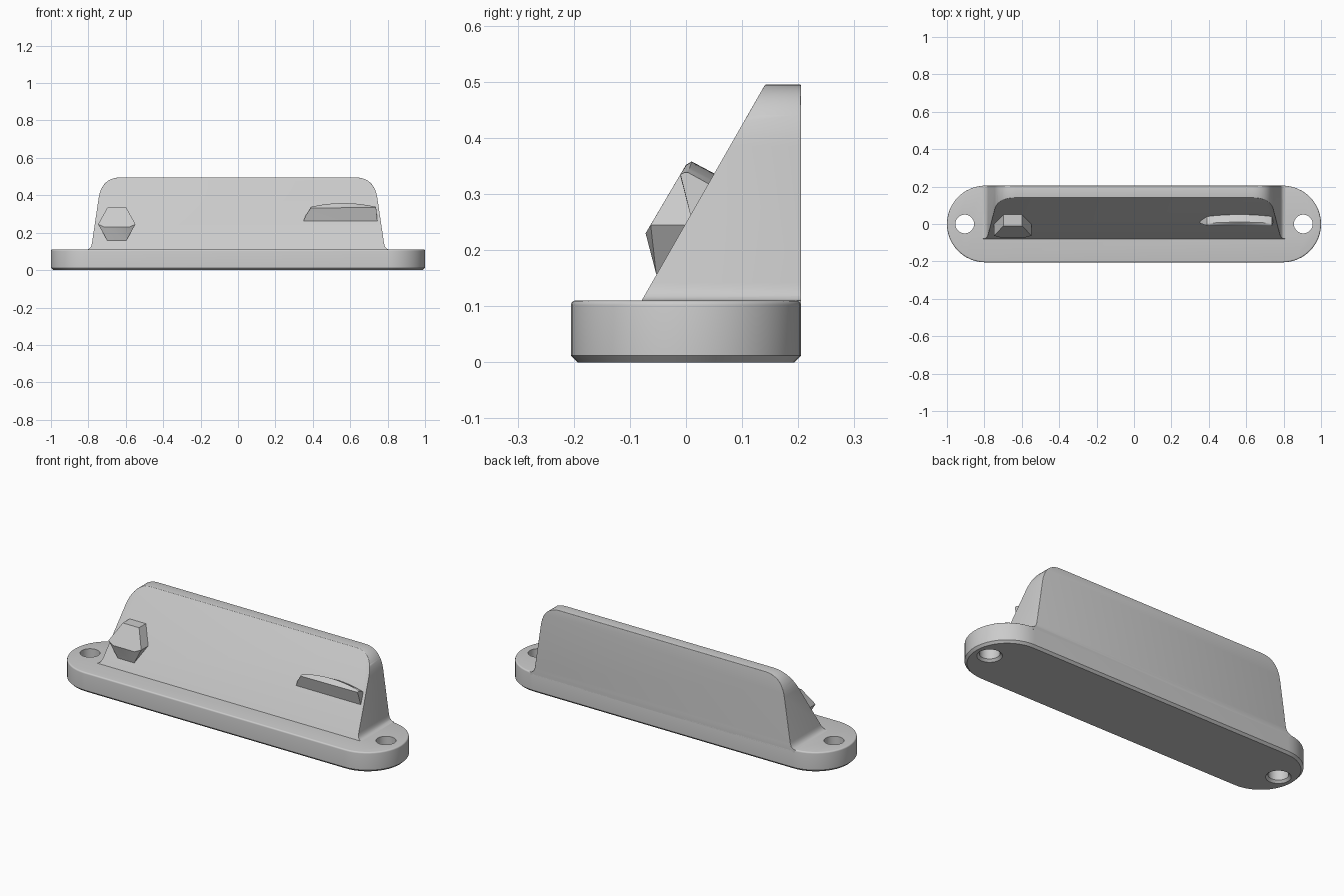
import bpy, bmesh
from math import cos, sin, pi, radians
from mathutils import Vector

cube = bpy.data.objects.get("Cube")
if cube:
    bpy.data.objects.remove(cube, do_unlink=True)

grey = bpy.data.materials.new("light grey")
grey.use_nodes = True
grey.diffuse_color = (0.6, 0.6, 0.6, 1)
grey.node_tree.nodes["Principled BSDF"].inputs["Base Color"].default_value = (0.6, 0.6, 0.6, 1)


def finish(bm, name):
    bmesh.ops.recalc_face_normals(bm, faces=bm.faces)
    mesh = bpy.data.meshes.new(name)
    bm.to_mesh(mesh)
    bm.free()
    mesh.materials.append(grey)
    ob = bpy.data.objects.new(name, mesh)
    bpy.context.collection.objects.link(ob)
    return ob


def select(ob):
    bpy.ops.object.select_all(action='DESELECT')
    ob.select_set(True)
    bpy.context.view_layer.objects.active = ob


def smooth(ob):
    select(ob)
    bpy.ops.object.shade_smooth_by_angle(angle=radians(30))


def loft(rings, name):
    """Skin closed rings of equal length and cap both ends."""
    bm = bmesh.new()
    loops = [[bm.verts.new(p) for p in ring] for ring in rings]
    n = len(loops[0])
    for a, b in zip(loops, loops[1:]):
        for i in range(n):
            j = (i + 1) % n
            bm.faces.new((a[i], a[j], b[j], b[i]))
    bm.faces.new(loops[0][::-1])
    bm.faces.new(loops[-1])
    return finish(bm, name)


def hull(points, name):
    bm = bmesh.new()
    for p in points:
        bm.verts.new(p)
    res = bmesh.ops.convex_hull(bm, input=bm.verts)
    junk = {g for g in res["geom_interior"] + res["geom_unused"] if isinstance(g, bmesh.types.BMVert)}
    bmesh.ops.delete(bm, geom=list(junk), context='VERTS')
    bmesh.ops.dissolve_limit(bm, angle_limit=radians(1), verts=bm.verts, edges=bm.edges)
    return finish(bm, name)


R, TOP, ARC = 0.205, 0.11, 24


def stadium(r, z):
    ring = []
    for side in (1, -1):
        for i in range(ARC + 1):
            a = -pi / 2 + pi * i / ARC
            ring.append((side * (1 - R + r * cos(a)), side * r * sin(a), z))
    return ring


# Base plate: chamfered underneath, rounded on top
sections = [(R - 0.012, 0), (R, 0.012)]
for i in range(5):
    a = pi / 2 * i / 4
    sections.append((R - 0.008 + 0.008 * cos(a), TOP - 0.008 + 0.008 * sin(a)))
base = loft([stadium(r, z) for r, z in sections], "base_plate")

# Countersunk screw holes
for side in (1, -1):
    rings = [[(side * 0.905 + r * cos(2 * pi * i / 32), r * sin(2 * pi * i / 32), z)
              for i in range(32)]
             for r, z in ((0.072, -0.01), (0.05, 0.012), (0.05, 0.2))]
    cutter = loft(rings, "hole_cutter")
    cutter.hide_render = True
    mod = base.modifiers.new("hole", 'BOOLEAN')
    mod.operation = 'DIFFERENCE'
    mod.solver = 'EXACT'
    mod.object = cutter
    select(base)
    bpy.ops.object.modifier_apply(modifier=mod.name)
    bpy.data.objects.remove(cutter, do_unlink=True)
smooth(base)


def curve(p0, p1, p2, n):
    p0, p1, p2 = map(Vector, (p0, p1, p2))
    return [p0 * (1 - t) ** 2 + p1 * 2 * t * (1 - t) + p2 * t * t
            for t in (i / n for i in range(n + 1))]


# Backrest outline: flared foot, drafted sides, round shoulders
half = [Vector((0.81, 0.095))]
half += curve((0.81, TOP), (0.787, TOP), (0.781, 0.142), 6)
half += curve((0.745, 0.385), (0.728, 0.495), (0.63, 0.495), 10)
outline = half + [Vector((-p.x, p.y)) for p in reversed(half)]

bm = bmesh.new()
face = bm.faces.new([bm.verts.new((p.x, R, p.y)) for p in outline])
ext = bmesh.ops.extrude_face_region(bm, geom=[face], use_keep_orig=True)
bmesh.ops.translate(bm, vec=(0, -0.5, 0),
                    verts=[g for g in ext["geom"] if isinstance(g, bmesh.types.BMVert)])
bmesh.ops.recalc_face_normals(bm, faces=bm.faces)

# Slanted front face
normal = Vector((0, -0.385, 0.22)).normalized()
foot = Vector((0, -0.079, TOP))
cut = bmesh.ops.bisect_plane(bm, geom=bm.verts[:] + bm.edges[:] + bm.faces[:],
                             plane_co=foot, plane_no=normal, clear_outer=True)
bmesh.ops.holes_fill(bm, edges=[e for e in bm.edges if e.is_boundary])


def rounded(e):
    a, b = (v.co for v in e.verts)
    low = min(a.z, b.z)
    back = abs(a.y - R) < 1e-4 and abs(b.y - R) < 1e-4
    front = all(abs((p - foot).dot(normal)) < 1e-4 for p in (a, b))
    return (back and max(a.z, b.z) > 0.12) or (front and low > 0.44)


bmesh.ops.bevel(bm, geom=[e for e in bm.edges if rounded(e)], offset=0.008,
                segments=3, profile=0.5, affect='EDGES', clamp_overlap=True)
smooth(finish(bm, "slanted_backrest"))

# Hexagonal knob: face parallel to the slope, undercut below
cx, knob = -0.648, []
for s in (-1, 1):
    for dx, y, z in ((0.05, -0.01, 0.335), (0.1, -0.063, 0.245),
                     (0.066, -0.072, 0.23), (0.05, -0.053, 0.157),
                     (0.05, 0.05, 0.335), (0.1, 0.05, 0.245), (0.05, 0.05, 0.157)):
        knob.append((cx + s * dx, y, z))
smooth(hull(knob, "hexagonal_knob"))

# Curved lip: flat underside, bowed top standing square to the slope
lip = [(0.35, 0.008, 0.262), (0.745, 0.008, 0.262), (0.35, 0.03, 0.262), (0.745, 0.03, 0.262),
       (0.362, 0.001, 0.292), (0.39, -0.01, 0.332), (0.738, -0.01, 0.335)]
for i in range(17):
    t = i / 16
    x = 0.39 + 0.348 * t
    bow = 1 - (2 * t - 1) ** 2
    lip.append((x, -0.003 + 0.003 * bow, 0.338 + 0.014 * bow))
    lip.append((x, 0.004 + 0.006 * bow, 0.338 + 0.02 * bow))
    lip.append((x, 0.055, 0.31 + 0.024 * bow))
smooth(hull(lip, "curved_lip"))
